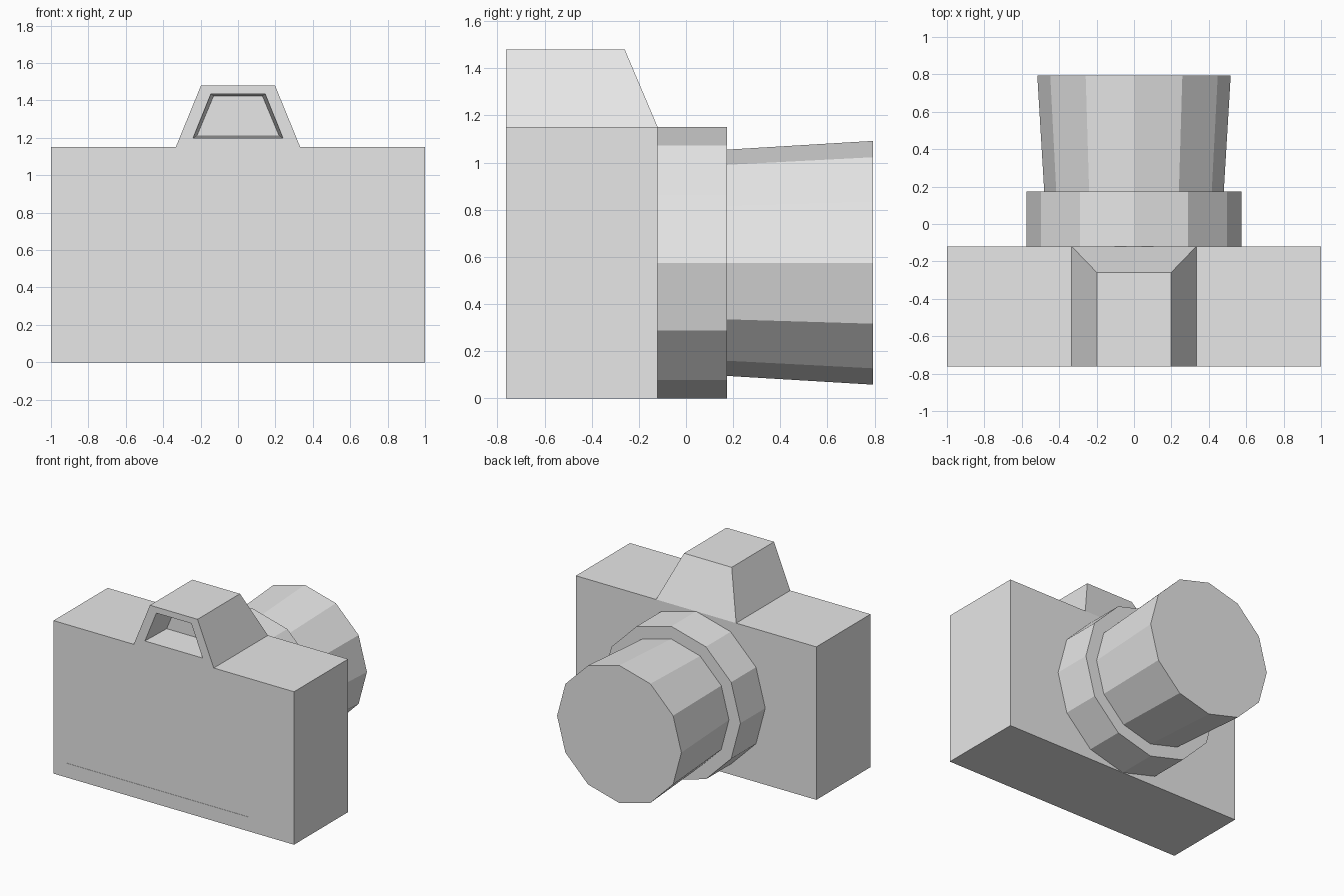
import bpy
import bmesh
import math

if "Cube" in bpy.data.objects:
    bpy.data.objects.remove(bpy.data.objects["Cube"])

gray = bpy.data.materials.new("plain_gray")
gray.diffuse_color = (0.8, 0.8, 0.8, 1.0)
gray.use_nodes = True
gray.node_tree.nodes["Principled BSDF"].inputs["Base Color"].default_value = gray.diffuse_color


def rect(x0, x1, z0, z1, y):
    return [(x0, y, z0), (x1, y, z0), (x1, y, z1), (x0, y, z1)]


def trapezoid(half_low, half_high, z0, z1, y_low, y_high):
    return [(-half_low, y_low, z0), (half_low, y_low, z0),
            (half_high, y_high, z1), (-half_high, y_high, z1)]


def circle(radius, y, z, sides=12):
    angles = [2 * math.pi * i / sides for i in range(sides)]
    return [(radius * math.cos(a), y, z + radius * math.sin(a)) for a in angles]


def loft(name, loops, cap_start=True, open_bottom=None):
    """Join successive loops with quads and close the ends."""
    bm = bmesh.new()
    rings = [[bm.verts.new(p) for p in loop] for loop in loops]
    n = len(rings[0])
    for a, b in zip(rings, rings[1:]):
        for i in range(n):
            j = (i + 1) % n
            bm.faces.new((a[i], b[i], b[j], a[j]))
    if cap_start:
        bm.faces.new(rings[0])
    bm.faces.new(rings[-1][::-1])
    # drop the hidden face where the part sits on another
    if open_bottom is not None:
        hidden = [f for f in bm.faces
                  if all(abs(v.co.z - open_bottom) < 1e-5 for v in f.verts)]
        bmesh.ops.delete(bm, geom=hidden, context='FACES')
    mesh = bpy.data.meshes.new(name)
    bm.to_mesh(mesh)
    bm.free()
    mesh.materials.append(gray)
    obj = bpy.data.objects.new(name, mesh)
    bpy.context.collection.objects.link(obj)
    return obj


BACK, FRONT, TOP = -0.763, -0.12, 1.15

# Box body with the barely sunken display panel
loft("camera_body", [
    rect(-0.89, 0.62, 0.107, 1.045, BACK + 0.002),
    rect(-0.89, 0.62, 0.107, 1.045, BACK),
    rect(-1, 1, 0, TOP, BACK),
    rect(-1, 1, 0, TOP, FRONT),
])

# Viewfinder hump with its recessed eyepiece and sloping far side
loft("viewfinder", [
    trapezoid(0.22, 0.13, 1.21, 1.425, BACK + 0.23, BACK + 0.23),
    trapezoid(0.24, 0.145, 1.20, 1.435, BACK, BACK),
    trapezoid(0.333, 0.198, TOP, 1.48, BACK, BACK),
    trapezoid(0.333, 0.198, TOP, 1.48, FRONT, -0.26),
], open_bottom=TOP)

# Lens mount ring and flared lens barrel
loft("lens", [
    circle(0.575, FRONT, 0.575),
    circle(0.575, 0.175, 0.575),
    circle(0.48, 0.175, 0.575),
    circle(0.517, 0.793, 0.575),
], cap_start=False)
